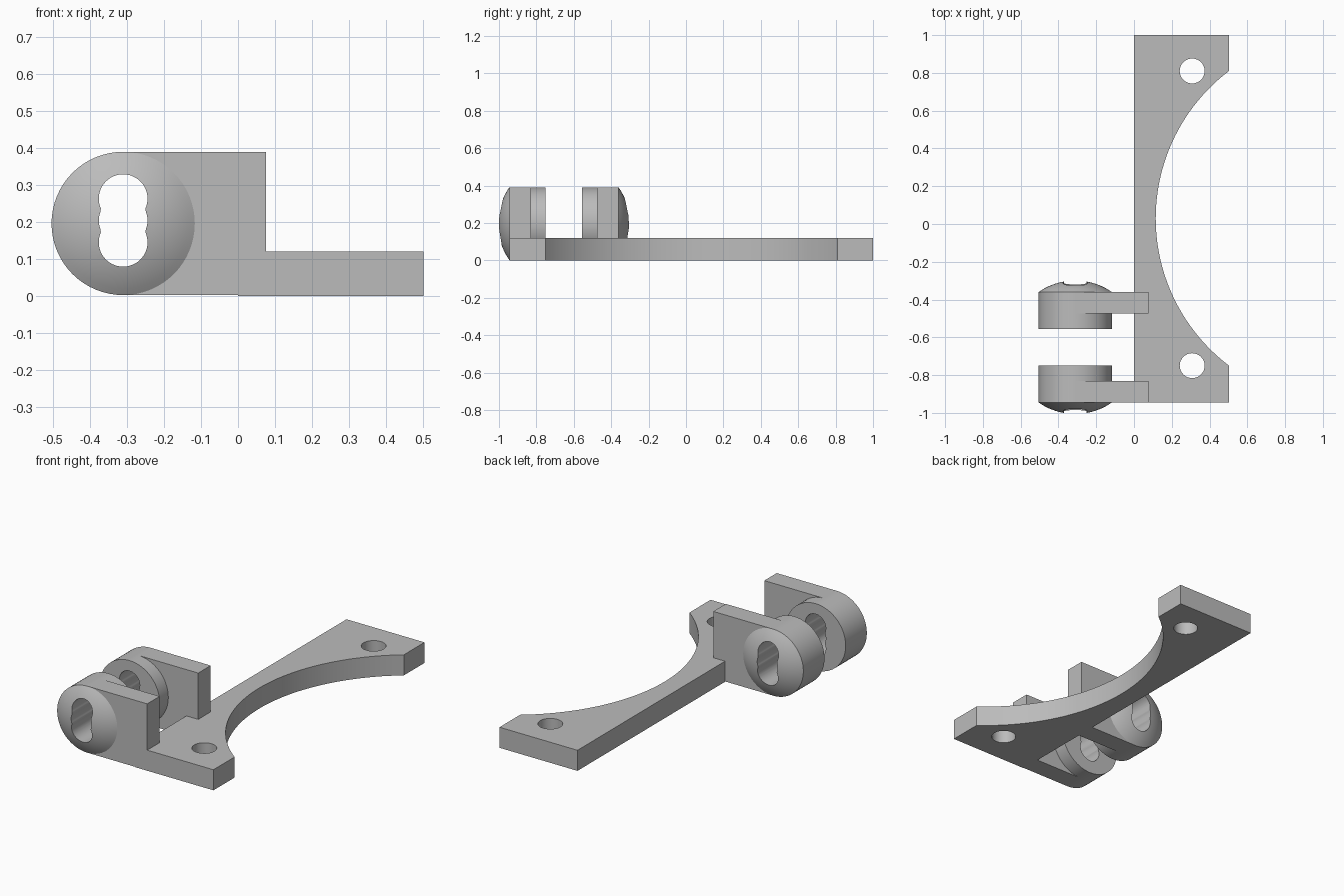
import bpy, bmesh
from math import sin, cos, pi, sqrt, asin, radians
from mathutils import Vector

if "Cube" in bpy.data.objects:
    bpy.data.objects.remove(bpy.data.objects["Cube"])

grey = bpy.data.materials.new("plain grey")
grey.use_nodes = True
COLOUR = (0.5, 0.5, 0.5, 1)
grey.diffuse_color = COLOUR
grey.node_tree.nodes["Principled BSDF"].inputs["Base Color"].default_value = COLOUR


def finish(name, bm):
    bmesh.ops.recalc_face_normals(bm, faces=bm.faces[:])
    mesh = bpy.data.meshes.new(name)
    bm.to_mesh(mesh)
    bm.free()
    mesh.materials.append(grey)
    obj = bpy.data.objects.new(name, mesh)
    bpy.context.collection.objects.link(obj)
    return obj


def prism(name, points, direction):
    """Extrude a closed outline of 3D points along a direction."""
    bm = bmesh.new()
    face = bm.faces.new([bm.verts.new(p) for p in points])
    result = bmesh.ops.extrude_face_region(bm, geom=[face], use_keep_orig=True)
    moved = [v for v in result["geom"] if isinstance(v, bmesh.types.BMVert)]
    bmesh.ops.translate(bm, verts=moved, vec=direction)
    return finish(name, bm)


def boolean(target, tool, operation):
    mod = target.modifiers.new("boolean", 'BOOLEAN')
    mod.object, mod.operation, mod.solver = tool, operation, 'EXACT'
    bpy.context.view_layer.objects.active = target
    bpy.ops.object.modifier_apply(modifier=mod.name)
    bpy.data.objects.remove(tool)


def smooth(obj):
    bpy.ops.object.select_all(action='DESELECT')
    obj.select_set(True)
    bpy.context.view_layer.objects.active = obj
    bpy.ops.object.shade_smooth_by_angle(angle=radians(30))


# Base plate with a large arc cut from its right edge
THICK, FRONT, BACK, EDGE = 0.12, -0.945, 1.0, 0.503
mid_y, half, apex = 0.03, 0.78, 0.115
sag = EDGE - apex
R = (half ** 2 + sag ** 2) / (2 * sag)
span = asin(half / R)
outline = [(0, FRONT, 0), (EDGE, FRONT, 0)]
for i in range(49):
    a = -span + 2 * span * i / 48
    outline.append((apex + R - R * cos(a), mid_y + R * sin(a), 0))
outline += [(EDGE, BACK, 0), (0, BACK, 0)]
plate = prism("base_plate", outline, (0, 0, THICK))

# Screw holes
for y in (mid_y - half, mid_y + half):
    ring = [(0.308 + 0.066 * cos(2 * pi * i / 32), y + 0.066 * sin(2 * pi * i / 32), -0.1)
            for i in range(32)]
    boolean(plate, prism("screw_hole_cutter", ring, (0, 0, 0.4)), 'DIFFERENCE')
smooth(plate)

# Pivot bosses: revolved cylinder with a domed outer face
CX, CZ, RAD, DOME = -0.311, 0.196, 0.194, 0.34
BASE = sqrt(DOME ** 2 - RAD ** 2)
WIDE, ARM = 0.195, 0.115


def boss(name, face_y, out):
    """out is the y sign of the domed side."""
    bm = bmesh.new()
    profile = [(0, -WIDE), (RAD, -WIDE)]
    for i in range(11):
        a = asin(RAD / DOME) * (1 - i / 10)
        profile.append((DOME * sin(a), DOME * cos(a) - BASE))
    verts = [bm.verts.new((CX + r, face_y + out * d, CZ)) for r, d in profile]
    edges = [bm.edges.new(pair) for pair in zip(verts, verts[1:])]
    bmesh.ops.spin(bm, geom=verts + edges, cent=(CX, 0, CZ), axis=(0, 1, 0),
                   angle=2 * pi, steps=64, use_duplicate=False)
    bmesh.ops.remove_doubles(bm, verts=bm.verts[:], dist=0.0005)
    return finish(name, bm)


# Adjustment slot: three overlapping round holes
def slot_cutter():
    r, centres = 0.066, (0.145, 0.204, 0.263)
    low, high = centres[0] - r, centres[-1] + r
    side = []
    for i in range(1, 48):
        z = (low + high) / 2 - (high - low) / 2 * cos(pi * i / 48)
        x = max(sqrt(max(0, r * r - (z - c) ** 2)) for c in centres)
        side.append((x, z))
    loop = [(0, low)] + side + [(0, high)] + [(-x, z) for x, z in reversed(side)]
    return prism("slot_cutter", [(CX + x, -1.2, z) for x, z in loop], (0, 1.2, 0))


# Two upright arms, each stepped to sit on the plate
step = [(CX, 0.002), (0, 0.002), (0, THICK), (0.076, THICK), (0.076, 0.39), (CX, 0.39)]
for name, face_y, out in (("front_bracket", FRONT, -1), ("rear_bracket", -0.36, 1)):
    bracket = boss(name, face_y, out)
    arm = prism("arm", [(x, face_y, z) for x, z in step], Vector((0, -out * ARM, 0)))
    boolean(bracket, arm, 'UNION')
    boolean(bracket, slot_cutter(), 'DIFFERENCE')
    smooth(bracket)
